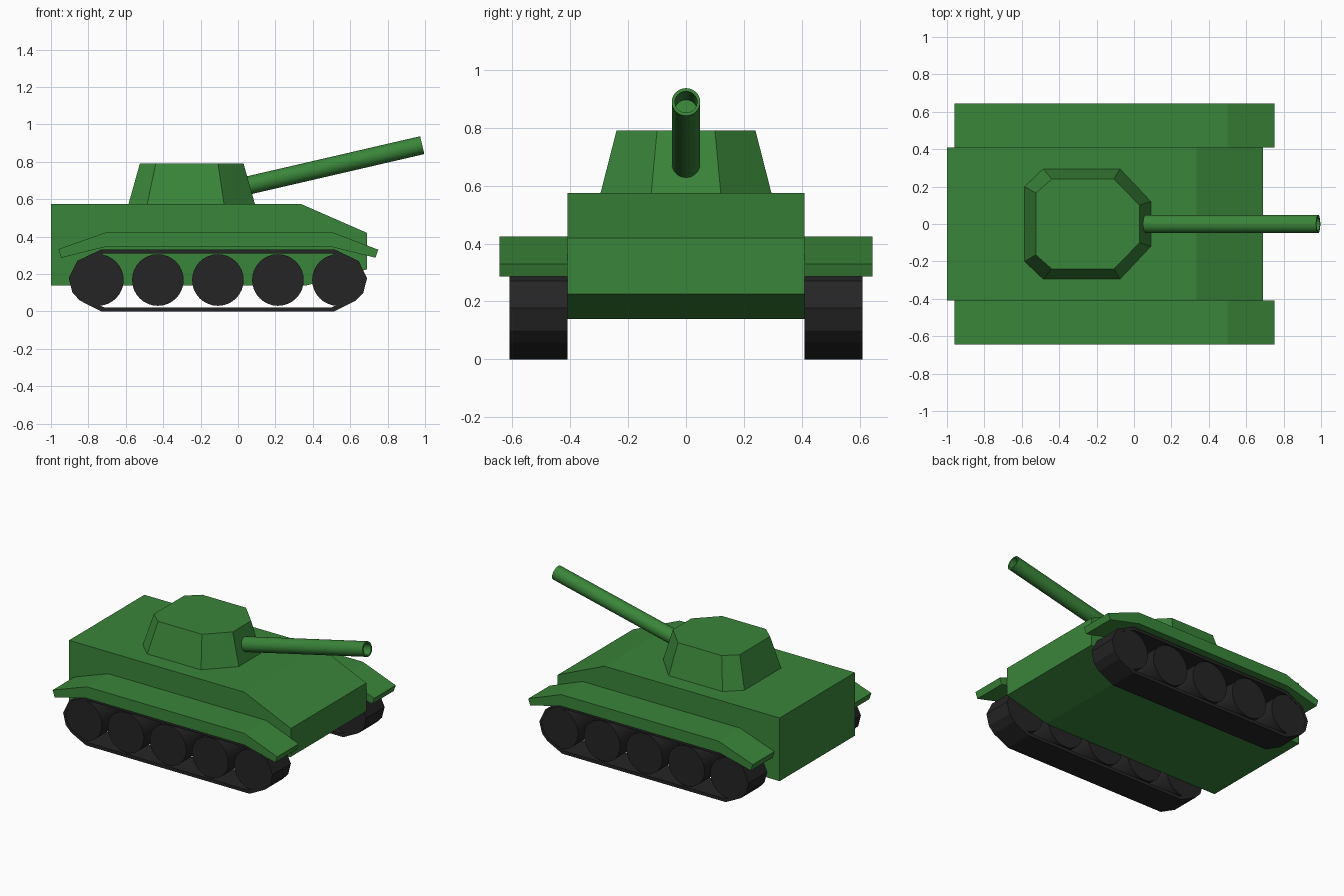
import bpy, bmesh, math
from mathutils import Vector, Matrix

if "Cube" in bpy.data.objects:
    bpy.data.objects.remove(bpy.data.objects["Cube"])


def material(name, rgb):
    m = bpy.data.materials.new(name)
    m.diffuse_color = (*rgb, 1.0)
    m.use_nodes = True
    m.node_tree.nodes["Principled BSDF"].inputs["Base Color"].default_value = m.diffuse_color
    return m


GREEN = material("army green", (0.042, 0.235, 0.042))
BLACK = material("dark rubber", (0.018, 0.018, 0.019))


def finish(name, bm, mat, smooth=False):
    bmesh.ops.recalc_face_normals(bm, faces=bm.faces[:])
    me = bpy.data.meshes.new(name)
    bm.to_mesh(me)
    bm.free()
    me.materials.append(mat)
    ob = bpy.data.objects.new(name, me)
    bpy.context.collection.objects.link(ob)
    if smooth:
        bpy.ops.object.select_all(action='DESELECT')
        ob.select_set(True)
        bpy.context.view_layer.objects.active = ob
        bpy.ops.object.shade_smooth_by_angle(angle=math.radians(35))
    return ob


def loft(bm, rings, closed=False):
    """Bridge rings of points; cap the ends, or join last to first."""
    vs = [[bm.verts.new(p) for p in r] for r in rings]
    n = len(vs[0])
    pairs = list(zip(vs, vs[1:])) + ([(vs[-1], vs[0])] if closed else [])
    for a, b in pairs:
        for i in range(n):
            j = (i + 1) % n
            bm.faces.new((a[i], a[j], b[j], b[i]))
    if not closed:
        bm.faces.new(vs[0])
        bm.faces.new(vs[-1])


def ring(profile, y):
    return [(x, y, z) for x, z in profile]


def circle(r, n, d, mat):
    return [mat @ Vector((r * math.cos(2 * math.pi * i / n),
                          r * math.sin(2 * math.pi * i / n), d)) for i in range(n)]


# Hull: side profile with sloped nose, extruded across
hull = [(-1, 0.14), (-1, 0.575), (0.335, 0.575), (0.69, 0.42), (0.69, 0.225), (0.37, 0.14)]
bm = bmesh.new()
loft(bm, [ring(hull, -0.41), ring(hull, 0.41)])
finish("hull", bm, GREEN)

# Turret: tapered octagon
def octagon(half, z):
    return [(x, -y, z) for x, y in half] + [(x, y, z) for x, y in reversed(half)]

bm = bmesh.new()
loft(bm, [octagon([(-0.585, 0.2), (-0.485, 0.295), (-0.075, 0.295), (0.09, 0.12)], 0.575),
          octagon([(-0.525, 0.165), (-0.44, 0.24), (-0.107, 0.24), (0.03, 0.1)], 0.79)])
finish("turret", bm, GREEN)

# Gun barrel: raised tube with a blind bore
start, muzzle = Vector((0.03, 0, 0.668)), Vector((0.985, 0, 0.889))
axis = muzzle - start
length = axis.length
frame = Matrix.Translation(start) @ axis.to_track_quat('Z', 'Y').to_matrix().to_4x4()
bm = bmesh.new()
loft(bm, [circle(r, 32, d, frame) for r, d in
          ((0.049, 0.0), (0.049, length), (0.038, length), (0.038, length - 0.13))])
finish("gun_barrel", bm, GREEN, smooth=True)

# Side profiles of the running gear, mirrored about the track centre
MID = -0.1075
fender = [(-0.96, 0.333), (-0.7, 0.425), (0.5, 0.425), (0.75, 0.33),
          (0.735, 0.287), (0.5, 0.345), (-0.71, 0.345), (-0.945, 0.287)]
end = [(-0.73, 0.003), (-0.845, 0.058), (-0.885, 0.1), (-0.905, 0.178), (-0.86, 0.27), (-0.73, 0.332)]
track_out = end + [(2 * MID - x, z) for x, z in reversed(end)]
track_out = [(x, 0.0 if z < 0.01 else z) for x, z in track_out]
# Inner outline of the band
track_in = [(MID + (x - MID) * 0.978, 0.168 + (z - 0.168) * 0.87) for x, z in track_out]

for side, label in ((-1, "right"), (1, "left")):
    inner, outer = 0.41 * side, 0.61 * side

    # Fender above the track
    bm = bmesh.new()
    loft(bm, [ring(fender, inner), ring(fender, 0.645 * side)])
    finish(label + "_fender", bm, GREEN)

    # Hollow track band
    bm = bmesh.new()
    loft(bm, [ring(track_out, inner), ring(track_out, outer),
              ring(track_in, outer), ring(track_in, inner)], closed=True)
    finish(label + "_track", bm, BLACK)

    # Five road wheels
    for i in range(5):
        pos = Matrix.Translation((MID + (i - 2) * 0.321, 0, 0.168)) @ Matrix.Rotation(-math.pi / 2, 4, 'X')
        bm = bmesh.new()
        loft(bm, [circle(0.138, 32, inner, pos), circle(0.138, 32, 0.608 * side, pos)])
        finish(f"{label}_wheel_{i + 1}", bm, BLACK, smooth=True)
